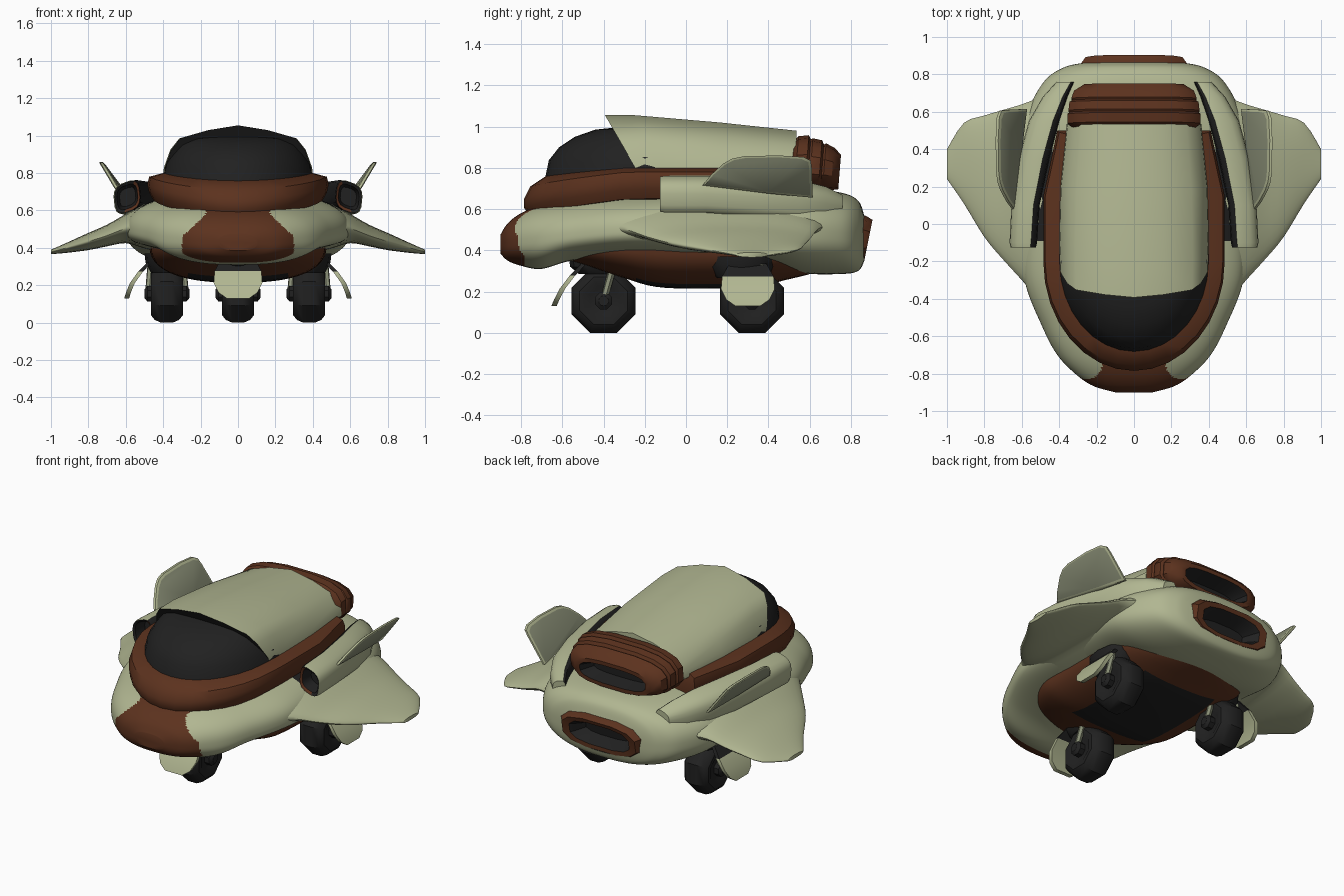
import bpy, bmesh
from math import sin, cos, pi, radians
from mathutils import Vector

if "Cube" in bpy.data.objects:
    bpy.data.objects.remove(bpy.data.objects["Cube"])


def material(name, col):
    m = bpy.data.materials.new(name)
    m.diffuse_color = (*col, 1)
    m.use_nodes = True
    m.node_tree.nodes["Principled BSDF"].inputs["Base Color"].default_value = m.diffuse_color
    return m


GREEN = material("pale green", (0.44, 0.47, 0.285))
PANEL = material("dull green", (0.25, 0.27, 0.18))
BROWN = material("rust brown", (0.107, 0.032, 0.013))
DARK = material("near black", (0.015, 0.015, 0.015))
SIDES = ((1, "right"), (-1, "left"))


def loft(name, rings, mats, rule=None, caps=(0, 0), angle=35):
    """Skin closed rings of points; rule(centre, ring, segment) picks the material."""
    bm = bmesh.new()
    vs = [[bm.verts.new(p) for p in r] for r in rings]
    n = len(rings[0])
    for i in range(len(rings) - 1):
        for j in range(n):
            k = (j + 1) % n
            f = bm.faces.new((vs[i][j], vs[i][k], vs[i + 1][k], vs[i + 1][j]))
            if rule:
                f.material_index = rule(f.calc_center_median(), i, j)
    for ring, c in ((vs[0], caps[0]), (vs[-1], caps[1])):
        bm.faces.new(ring).material_index = c
    bmesh.ops.recalc_face_normals(bm, faces=bm.faces)
    me = bpy.data.meshes.new(name)
    bm.to_mesh(me)
    bm.free()
    ob = bpy.data.objects.new(name, me)
    bpy.context.collection.objects.link(ob)
    for m in mats:
        me.materials.append(m)
    bpy.ops.object.select_all(action='DESELECT')
    ob.select_set(True)
    bpy.context.view_layer.objects.active = ob
    bpy.ops.object.shade_smooth_by_angle(angle=radians(angle))
    return ob


def spow(v, e):
    return (1 if v >= 0 else -1) * abs(v) ** e


def oval(n, e, off=0.0, e2=None):
    """Unit superellipse points."""
    return [(spow(cos(a), e), spow(sin(a), e2 or e))
            for a in (2 * pi * (i + off) / n for i in range(n))]


def spline(rows, sub):
    """Catmull-Rom interpolation of station rows."""
    out = []
    for i in range(len(rows) - 1):
        p = [rows[max(0, min(len(rows) - 1, i + d))] for d in (-1, 0, 1, 2)]
        for s in range(sub):
            t = s / sub
            out.append([b + 0.5 * t * (c - a + t * (2 * a - 5 * b + 4 * c - d + t * (3 * (b - c) + d - a)))
                        for a, b, c, d in zip(*p)])
    return out + [list(rows[-1])]


def body(rows, n, e, sub):
    """Rings from stations of y, half width, bottom, middle, top."""
    return [[(w * c, y, zm + s * (zt - zm if s > 0 else zm - zb)) for c, s in oval(n, e)]
            for y, w, zb, zm, zt in spline(rows, sub)]


# Hull with painted nose, dark side gaps and a hollow tail
hull = [(-.90, .10, .385, .43, .475), (-.865, .22, .35, .43, .53), (-.80, .315, .325, .44, .58),
        (-.70, .41, .31, .45, .62), (-.55, .49, .35, .47, .65), (-.3, .585, .37, .49, .68),
        (0, .60, .36, .49, .70), (.3, .60, .34, .49, .70), (.55, .585, .29, .48, .70),
        (.75, .49, .285, .47, .68), (.835, .38, .30, .46, .64), (.865, .25, .35, .46, .565)]
rings = body(hull, 128, .8, 10)
last = len(rings) - 1
rings.append([(x * .9, .76, .46 + (z - .46) * .9) for x, y, z in rings[-1]])


def hull_paint(c, i, j):
    x = abs(c.x)
    if i == last:
        return 2
    if c.y < -.78 and x < .3 - max(0, c.z - .46) * 1.1 or c.y < -.7 and c.z > .5 and x < .17:
        return 1
    gap = -.1 < c.y < .7 and c.z > .56 and .44 - max(0, c.y - .4) * .2 < x < .55 - max(0, c.y - .1) * .2
    return 2 if gap else 0


loft("hull", rings, [GREEN, BROWN, DARK], hull_paint, (1, 2))

# Belly with dark centre panel
belly = [(-.58, .12, .355, .42, .43), (-.48, .33, .325, .42, .43), (-.3, .45, .265, .42, .43),
         (-.1, .47, .218, .42, .43), (.3, .47, .22, .42, .43), (.5, .42, .26, .42, .43), (.66, .2, .30, .42, .43)]
loft("belly", body(belly, 48, .8, 6), [BROWN, DARK],
     lambda c, i, j: int(c.z < .3 and abs(c.x) < .27 and -.25 < c.y < .42))


def u_ring(yf, hw, z, yb, hb, lift=0.0):
    """Horizontal outline: rounded front, tapering to the back."""
    pts = [(hw * cos(pi * i / 16), -.2 + (yf + .2) * sin(pi * i / 16)) for i in range(17)]
    pts += [(-hw, (yb - .2) / 2), (-hb, yb), (hb, yb), (hw, (yb - .2) / 2)]
    return [(x, y, z + lift * min(1, max(0, (y + .78) / .5)) ** .7) for x, y in pts]


# Cockpit collar, glass and roof
loft("cockpit_collar", [u_ring(-.76, .45, .56, .50, .40, .09), u_ring(-.785, .475, .605, .50, .41, .09),
                        u_ring(-.785, .485, .65, .50, .41, .09), u_ring(-.755, .475, .70, .49, .40, .08),
                        u_ring(-.68, .40, .74, .48, .36, .06)], [BROWN])
loft("canopy_glass", [u_ring(-.685, .405, .73, -.1, .36, .04), u_ring(-.665, .387, .83, -.1, .34, .02),
                      u_ring(-.615, .355, .90, -.1, .30), u_ring(-.54, .32, .95, -.12, .25),
                      u_ring(-.44, .27, .985, -.14, .2), u_ring(-.30, .15, 1.0, -.16, .1)], [DARK])


def roof_ring(y, hw, ztop, front):
    half = [(hw, .78), (hw * .985, .83), (hw * .9, ztop - .13), (hw * .78, ztop - .07), (hw * .4, ztop - .026)]
    pts = half + [(0, ztop)] + [(-x, z) for x, z in reversed(half)]
    return [(x, y - front * (z - .8) * .58, z) for x, z in pts]


loft("cabin_roof", [roof_ring(-.245, .397, 1.055, 1), roof_ring(-.1, .402, 1.055, 1),
                    roof_ring(.2, .395, 1.02, .3), roof_ring(.535, .36, .98, 0)], [GREEN, DARK],
     None, (1, 0), angle=50)


def nozzle(name, rows, e, n, tilt, mats, rule, cap):
    rings = [[(w * c, y + tilt * s * (zt - zb) / 2, (zt + zb) / 2 + s * (zt - zb) / 2)
              for c, s in oval(n, e, .5)] for y, w, zb, zt in rows]
    return loft(name, rings, mats, rule, (0, cap))


# Ribbed upper exhaust and lower tail nozzle
nozzle("upper_exhaust", [(.51, .33, .68, .93), (.535, .36, .68, .955), (.585, .36, .68, .96), (.595, .35, .68, .94),
                         (.605, .355, .68, .945), (.65, .35, .68, .935), (.66, .335, .685, .915),
                         (.67, .34, .685, .92), (.71, .325, .69, .90), (.745, .27, .695, .865),
                         (.745, .235, .72, .84), (.65, .2, .74, .81)],
       .7, 16, .08, [BROWN, DARK], lambda c, i, j: int(i >= 10), 1)
nozzle("tail_nozzle", [(.79, .29, .33, .575), (.85, .29, .34, .57), (.885, .265, .35, .55), (.88, .215, .375, .525),
                       (.86, .20, .385, .515), (.79, .16, .41, .49)],
       .7, 12, .2, [BROWN, DARK], lambda c, i, j: int(i >= 3), 1)

for sx, side in SIDES:
    # Drooping wing: x, leading edge, trailing edge, height, half thickness
    wing = [(.40, -.56, .74, .52, .15), (.5, -.42, .68, .515, .118), (.6, -.3, .64, .503, .078),
            (.7, -.19, .61, .466, .058), (.8, -.07, .58, .434, .046), (.91, .11, .54, .402, .028),
            (1.0, .24, .40, .378, .012)]
    loft(side + "_wing", [[(sx * x, (b + a) / 2 + (b - a) / 2 * c, z + t * s)
                           for c, s in oval(32, .9, 0, 1.15)]
                          for x, a, b, z, t in spline(wing, 3)], [GREEN], angle=50)

    # Intake pod: y, x, z, half width, half height
    pod = [(-.04, .59, .672, .045, .05), (-.115, .592, .672, .058, .066), (-.125, .592, .672, .07, .082),
           (-.1, .592, .672, .076, .086), (.1, .58, .672, .078, .086), (.35, .535, .66, .085, .09),
           (.55, .48, .645, .085, .092), (.68, .42, .625, .07, .08), (.76, .365, .61, .05, .055)]
    rings = []
    for y, x, z, w, h in pod:
        rings.append([(sx * (x + w * c * cos(.35) + h * s * .1), y,
                       z - w * c * sin(.35) + h * s * cos(.35)) for c, s in oval(16, .65, .5)])
    loft(side + "_intake_pod", rings, [GREEN, DARK, BROWN],
         lambda c, i, j: (2 if i == 1 and 5 <= j <= 11 else 1 if i < 2 else 1 if 5 <= j <= 10 else 0), (1, 0))

    # Canted fin with inset panel
    prof = [(.08, .715), (.12, .765), (.18, .82), (.225, .845), (.28, .856), (.45, .86), (.57, .852),
            (.605, .835), (.61, .80), (.615, .655), (.4, .675)]
    rings = []
    for off, s in ((-.013, .9), (-.007, 1), (.007, 1), (.013, .9)):
        r = [(.36 + (y - .36) * (1 - (1 - s) * .5), .76 + (z - .76) * s) for y, z in prof]
        rings.append([(sx * (.625 + off + (z - .68) * .6 - .06 * max(0, y - .1) * (.86 - z) / .2), y, z)
                      for y, z in r])
    loft(side + "_fin", rings, [GREEN, PANEL], None, (1, 1))


def bar(name, a, b, r, mat):
    a, b = Vector(a), Vector(b)
    q = (b - a).to_track_quat('Z', 'Y')
    loft(name, [[p + q @ Vector((r * cos(k * pi / 3), r * sin(k * pi / 3), 0)) for k in range(6)]
                for p in (a, b)], [mat])


def disc(name, x, y, z, rows, n, mat):
    """Turned part about the x axis from (offset, radius) rows."""
    loft(name, [[(x + d, y + r * cos(2 * pi * (k + .5) / n), z + r * sin(2 * pi * (k + .5) / n))
                 for k in range(n)] for d, r in rows], [mat])


# Wheels, hubs, wells and struts
for name, x, y in (("nose", 0, -.40), ("right", .38, .32), ("left", -.38, .32)):
    disc(name + "_wheel", x, y, .155, [(-.07, .07), (-.085, .10), (-.085, .125), (-.065, .152), (-.03, .168),
                                       (.03, .168), (.065, .152), (.085, .125), (.085, .10), (.07, .07)], 8, DARK)
    disc(name + "_hub", x, y, .155, [(-.12, .025), (-.105, .045), (-.06, .045), (.06, .045), (.105, .045),
                                     (.12, .025)], 8, DARK)
    low = .285 if x == 0 else .265
    loft(name + "_wheel_well", [[(x + .12 * s * c, y - (.05 if x else 0) + .17 * s * d, z) for c, d in oval(12, .9)]
                                for z, s in ((.37, 1.0), (.32, .95), (low, .7))], [DARK])
    for s in (-1, 1):
        bar(name + "_strut_" + ("a" if s < 0 else "b"), (x + s * .1, y, .155),
            (x + s * .085, y + .05, .33), .018, PANEL)

# Gear doors: curved plates hung outward from the hull, dark at the hinge
door = [(0, .09), (.3, .125), (.6, .13), (.85, .105), (1, .06)]
corners = ((-1, -.013), (1, -.013), (1, .013), (-1, .013))
hinge = lambda c, i, j: int(i == 0)
for sx, side in SIDES:
    loft(side + "_gear_door", [[(sx * (.46 + .135 * t + .025 * sin(pi * t) + o), .30 + w * k, .335 - .205 * t)
                                for k, o in corners] for t, w in door], [GREEN, DARK], hinge, (1, 0))
loft("nose_gear_door", [[(w * k, -.49 - .15 * t - .02 * sin(pi * t) + o, .34 - .21 * t)
                         for k, o in corners] for t, w in door], [GREEN, DARK], hinge, (1, 0))
